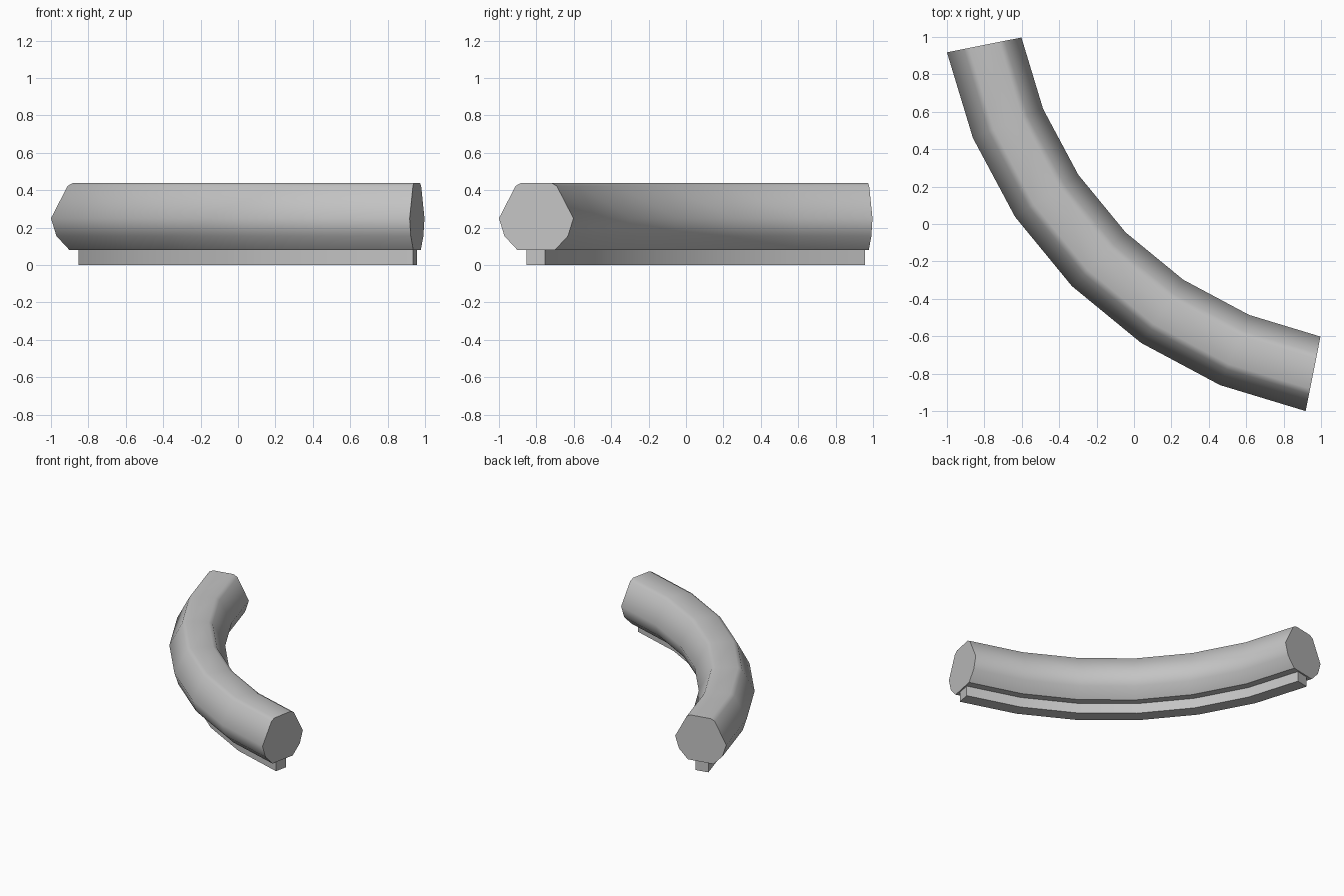
import bpy, bmesh
from math import radians, sin, cos

if "Cube" in bpy.data.objects:
    bpy.data.objects.remove(bpy.data.objects["Cube"])

ARC_CENTRE = 1.394   # the bend turns around (ARC_CENTRE, ARC_CENTRE)
BEND_RADIUS = 2.238
SEGMENTS = 6

grey = bpy.data.materials.new("light grey")
grey.use_nodes = True
colour = (0.55, 0.55, 0.55, 1)
grey.diffuse_color = colour
grey.node_tree.nodes["Principled BSDF"].inputs["Base Color"].default_value = colour


def sweep(name, half_profile, radius, start, sharp_heights):
    """Sweep a mirrored (half width, height) profile along the bend."""
    profile = half_profile + [(-w, z) for w, z in reversed(half_profile)]
    bm = bmesh.new()
    rings = []
    for i in range(SEGMENTS + 1):
        a = radians(start + (90 - 2 * start) * i / SEGMENTS)
        rings.append([bm.verts.new((ARC_CENTRE - (radius + w) * sin(a),
                                    ARC_CENTRE - (radius + w) * cos(a), z))
                      for w, z in profile])
    n = len(profile)
    for r0, r1 in zip(rings, rings[1:]):
        for j in range(n):
            k = (j + 1) % n
            bm.faces.new((r0[j], r0[k], r1[k], r1[j])).smooth = True
            # lengthwise creases
            if profile[j][1] in sharp_heights:
                bm.edges.get((r0[j], r1[j])).smooth = False
    # flat end caps with crisp rims
    for ring in (rings[0], rings[-1]):
        cap = bm.faces.new(ring)
        for edge in cap.edges:
            edge.smooth = False
    bmesh.ops.recalc_face_normals(bm, faces=bm.faces[:])
    mesh = bpy.data.meshes.new(name)
    bm.to_mesh(mesh)
    bm.free()
    mesh.materials.append(grey)
    obj = bpy.data.objects.new(name, mesh)
    bpy.context.collection.objects.link(obj)
    return obj


# Curved rounded bar
sweep("curved_bar",
      [(0.102, 0.08), (0.173, 0.155), (0.203, 0.25), (0.112, 0.423), (0.082, 0.44)],
      BEND_RADIUS, 11.25, {0.08})

# Narrow rail underneath, slightly shorter than the bar
sweep("base_rail", [(0.051, 0), (0.051, 0.082)], BEND_RADIUS + 0.005, 11.53, {0, 0.082})
